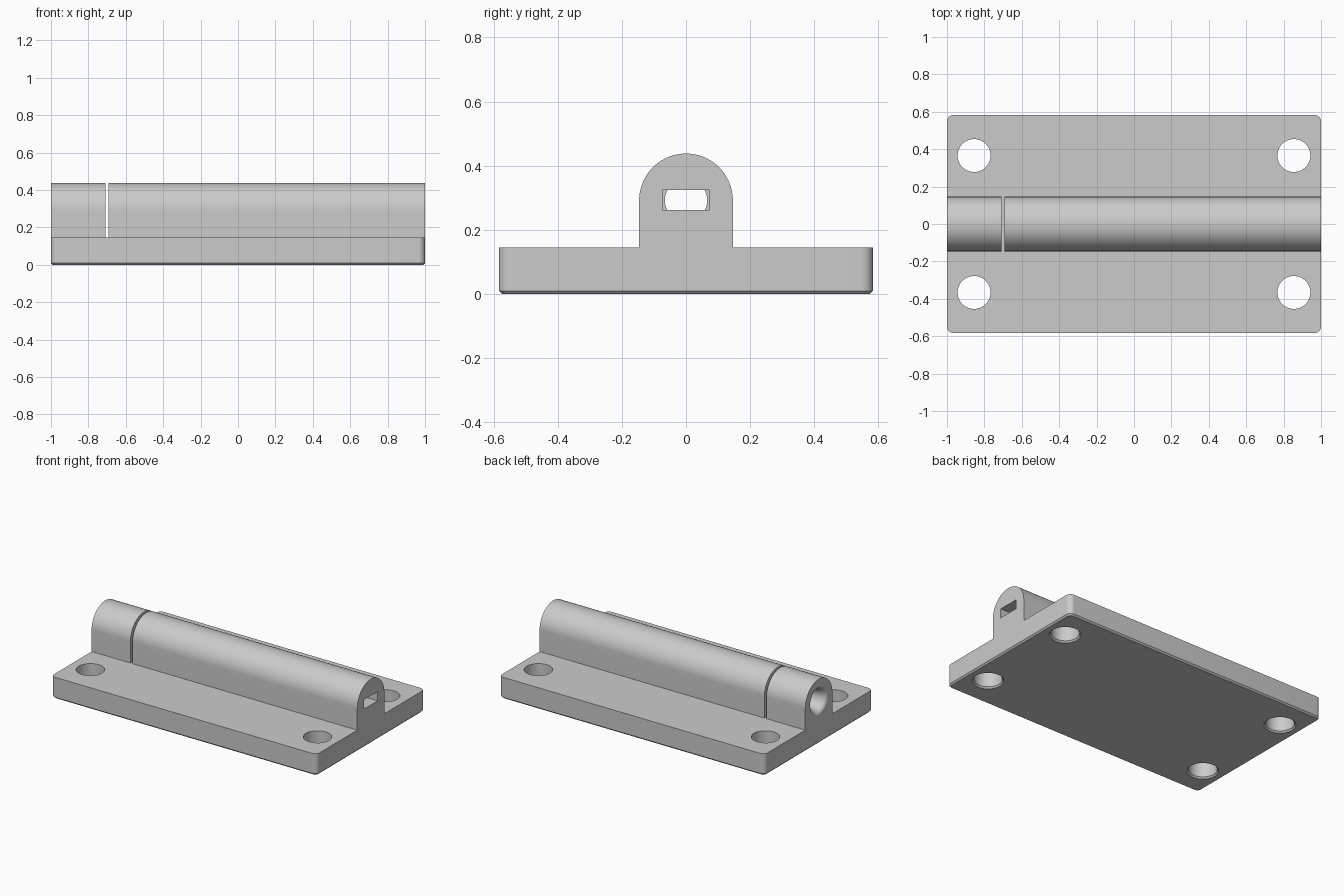
import bpy, bmesh
from math import cos, sin, pi, radians
from mathutils import Matrix

cube = bpy.data.objects.get("Cube")
if cube:
    bpy.data.objects.remove(cube)

grey = bpy.data.materials.new("light_grey")
grey.use_nodes = True
colour = (0.6, 0.6, 0.6, 1)
grey.diffuse_color = colour
grey.node_tree.nodes["Principled BSDF"].inputs["Base Color"].default_value = colour

PLATE_TOP = 0.146
RADIUS = 0.146
AXIS_Z = 0.292


def finish(name, bm):
    bmesh.ops.recalc_face_normals(bm, faces=bm.faces)
    mesh = bpy.data.meshes.new(name)
    bm.to_mesh(mesh)
    bm.free()
    mesh.materials.append(grey)
    obj = bpy.data.objects.new(name, mesh)
    bpy.context.collection.objects.link(obj)
    return obj


def loft(name, rings):
    """Closed solid through matching rings of points."""
    bm = bmesh.new()
    rows = [[bm.verts.new(p) for p in ring] for ring in rings]
    n = len(rows[0])
    for a, b in zip(rows, rows[1:]):
        for i in range(n):
            j = (i + 1) % n
            bm.faces.new((a[i], a[j], b[j], b[i]))
    bm.faces.new(rows[0])
    bm.faces.new(rows[-1])
    return finish(name, bm)


def circle(r, h, sides=64):
    return [(r * cos(2 * pi * i / sides), r * sin(2 * pi * i / sides), h)
            for i in range(sides)]


def rounded_rect(hx, hy, r, z, steps=10):
    points = []
    for k, (sx, sy) in enumerate(((1, 1), (-1, 1), (-1, -1), (1, -1))):
        for i in range(steps + 1):
            a = (k + i / steps) * pi / 2
            points.append((sx * (hx - r) + r * cos(a), sy * (hy - r) + r * sin(a), z))
    return points


def combine(target, other, operation):
    mod = target.modifiers.new(operation.lower(), 'BOOLEAN')
    mod.operation = operation
    mod.solver = 'EXACT'
    mod.object = other
    bpy.context.view_layer.objects.active = target
    bpy.ops.object.modifier_apply(modifier=mod.name)
    bpy.data.objects.remove(other)


def barrel(name, x0, x1):
    """Round-topped housing along x."""
    arch = [(-RADIUS, 0.08), (RADIUS, 0.08)]
    arch += [(RADIUS * cos(pi * i / 48), AXIS_Z + RADIUS * sin(pi * i / 48))
             for i in range(49)]
    return loft(name, [[(x, y, z) for y, z in arch] for x in (x0, x1)])


# Base plate with rounded corners and a chamfered underside
c = 0.01
plate = loft("hinge_plate", [
    rounded_rect(1 - c, 0.583 - c, 0.035 - c, 0),
    rounded_rect(1, 0.583, 0.035, c),
    rounded_rect(1, 0.583, 0.035, PLATE_TOP)])

# Short barrel with a flared round bore
short_barrel = barrel("short_barrel", -1, -0.708)
flare = [(0.1, -1.05), (0.1, -1)]
for i in range(1, 11):
    a = i / 10 * pi / 2
    flare.append((0.1 - 0.034 * sin(a), -1 + 0.07 * (1 - cos(a))))
flare.append((0.066, -0.65))
bore = loft("bore_cutter", [[(h, y, z + AXIS_Z) for y, z, h in circle(r, x)]
                            for r, x in flare])
combine(short_barrel, bore, 'DIFFERENCE')

# Long barrel with a flat slot along its length
long_barrel = barrel("long_barrel", -0.692, 1)
bm = bmesh.new()
bmesh.ops.create_cube(bm, size=1, matrix=Matrix.Translation((0.15, 0, 0.293))
                      @ Matrix.Diagonal((2, 0.146, 0.063, 1)))
combine(long_barrel, finish("slot_cutter", bm), 'DIFFERENCE')

combine(plate, short_barrel, 'UNION')
combine(plate, long_barrel, 'UNION')

# Four mounting holes, chamfered below
for sx in (-1, 1):
    for sy in (-1, 1):
        hole = loft("hole_cutter", [circle(0.108, -0.01), circle(0.088, 0.01),
                                    circle(0.088, 0.2)])
        hole.data.transform(Matrix.Translation((sx * 0.855, sy * 0.366, 0)))
        combine(plate, hole, 'DIFFERENCE')

bpy.ops.object.select_all(action='DESELECT')
plate.select_set(True)
bpy.context.view_layer.objects.active = plate
bpy.ops.object.shade_smooth_by_angle(angle=radians(25))
